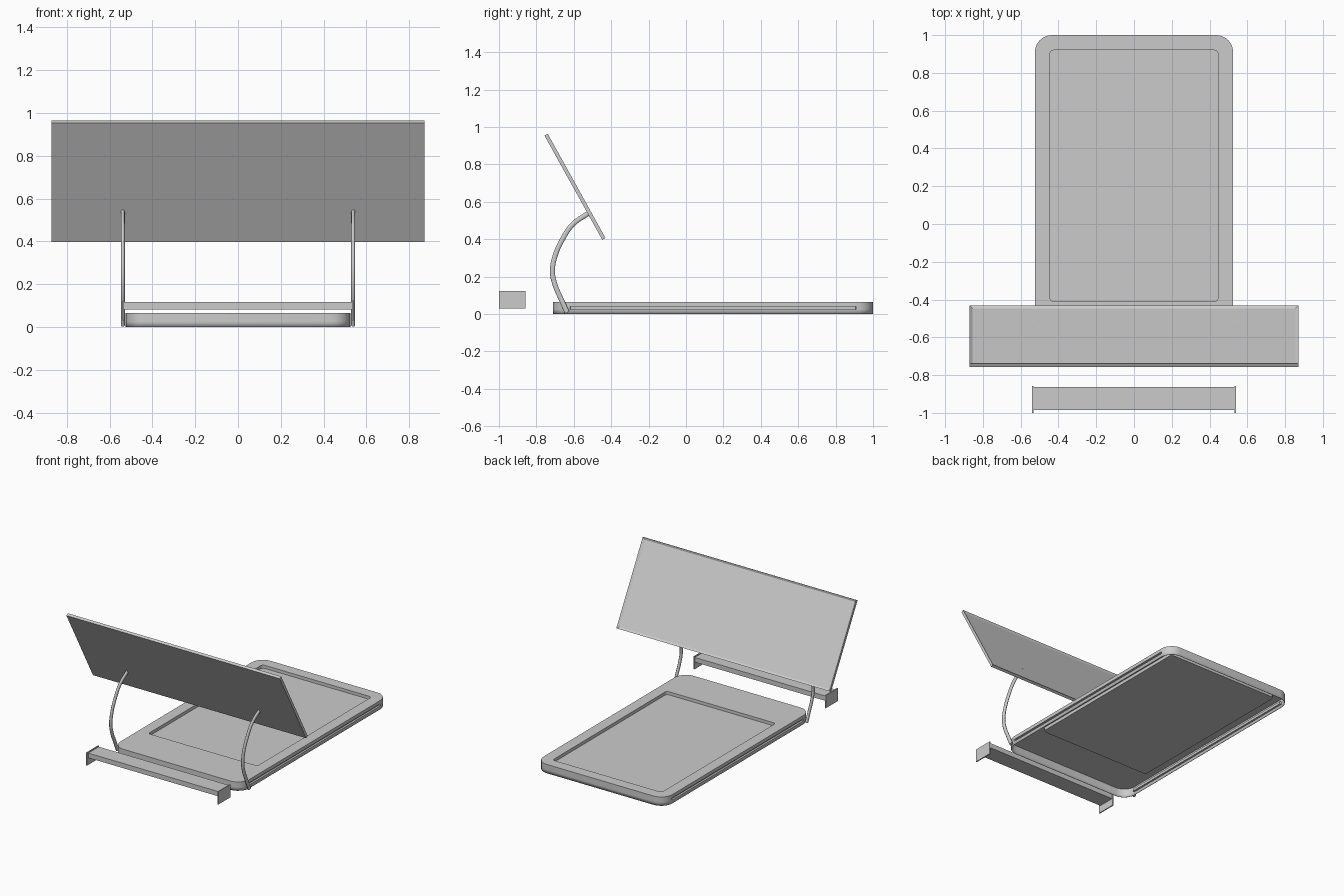
import bpy, bmesh, math
from mathutils import Matrix

if "Cube" in bpy.data.objects:
    bpy.data.objects.remove(bpy.data.objects["Cube"])


def finish(name, bm, smooth=False):
    bmesh.ops.remove_doubles(bm, verts=bm.verts, dist=1e-5)
    bmesh.ops.recalc_face_normals(bm, faces=bm.faces)
    mesh = bpy.data.meshes.new(name)
    bm.to_mesh(mesh)
    bm.free()
    ob = bpy.data.objects.new(name, mesh)
    bpy.context.collection.objects.link(ob)
    if smooth:
        bpy.ops.object.select_all(action='DESELECT')
        bpy.context.view_layer.objects.active = ob
        ob.select_set(True)
        bpy.ops.object.shade_smooth_by_angle(angle=math.radians(30))
    return ob


def box(name, x0, x1, y0, y1, z0, z1):
    bm = bmesh.new()
    m = Matrix.Translation(((x0 + x1) / 2, (y0 + y1) / 2, (z0 + z1) / 2))
    bmesh.ops.create_cube(bm, size=1, matrix=m @ Matrix.Diagonal((x1 - x0, y1 - y0, z1 - z0, 1)))
    return finish(name, bm)


def outline(hx, y0, y1, r, groove=0.0, seg=6):
    """Rounded rectangle; the long sides can be pushed in by the groove depth."""
    pts = []
    corners = [(1, y1, 0), (-1, y1, 90), (-1, y0, 180), (1, y0, 270)]
    for sx, y, start in corners:
        cx, cy = sx * (hx - r), y - r if y == y1 else y + r
        arc = []
        for i in range(seg + 1):
            a = math.radians(start + 90 * i / seg)
            arc.append((cx + r * math.cos(a), cy + r * math.sin(a)))
        side = (sx * (hx - groove), cy + (-0.003 if y == y1 else 0.003))
        pts += [side] + arc if start in (0, 180) else arc + [side]
    return pts


# Tray: open-bottomed shell with side grooves and a sunken top
bm = bmesh.new()
OUT, PAN = (0.525, -0.71, 1.0, 0.09), (0.445, -0.41, 0.92, 0.02)
levels = [(OUT, 0, 0), (OUT, 0, 0.025), (OUT, 0.014, 0.025), (OUT, 0.014, 0.04),
          (OUT, 0, 0.04), (OUT, 0, 0.065), (PAN, 0, 0.065), (PAN, 0, 0.042)]
rings = [[bm.verts.new((x, y, z)) for x, y in outline(*dims, g)] for dims, g, z in levels]
for a, b in zip(rings, rings[1:]):
    for i in range(len(a)):
        j = (i + 1) % len(a)
        bm.faces.new((a[i], a[j], b[j], b[i]))
bm.faces.new(rings[-1])
bmesh.ops.dissolve_degenerate(bm, dist=1e-6, edges=bm.edges)
tray = finish("tray", bm, smooth=True)
shell = tray.modifiers.new("shell", 'SOLIDIFY')
shell.thickness = 0.003
shell.offset = -1

# Tilted panel: thin board with a raised rim on its rear face
bm = bmesh.new()
bmesh.ops.create_cube(bm, size=1, matrix=Matrix.Diagonal((1.74, 0.637, 0.02, 1)))
bm.normal_update()
top = max(bm.faces, key=lambda f: f.normal.z)
bmesh.ops.inset_region(bm, faces=[top], thickness=0.021)
bmesh.ops.translate(bm, verts=top.verts, vec=(0, 0, -0.01))
panel = finish("tilted_panel", bm)
panel.location = (0, -0.5935, 0.68)
panel.rotation_euler = (math.radians(-61), 0, 0)

# Curved support legs, slightly flattened sideways
path = [(-0.636, 0.008), (-0.668, 0.08), (-0.700, 0.155), (-0.714, 0.225), (-0.700, 0.31),
        (-0.660, 0.40), (-0.605, 0.48), (-0.517, 0.541)]
for side, label in ((-1, "left"), (1, "right")):
    cu = bpy.data.curves.new(label + "_leg", 'CURVE')
    cu.dimensions = '3D'
    cu.bevel_depth = 0.014
    cu.bevel_resolution = 3
    cu.resolution_u = 4
    cu.use_fill_caps = True
    sp = cu.splines.new('BEZIER')
    sp.bezier_points.add(len(path) - 1)
    for p, (y, z) in zip(sp.bezier_points, path):
        p.co = (0, y, z)
        p.handle_left_type = p.handle_right_type = 'AUTO'
    leg = bpy.data.objects.new(label + "_leg", cu)
    leg.location.x = side * 0.538
    leg.scale.x = 0.68
    bpy.context.collection.objects.link(leg)

# Separate front ledge with square end plates
box("ledge_bar", -0.535, 0.535, -0.985, -0.862, 0.082, 0.117)
for side, label in ((-1, "left"), (1, "right")):
    xs = sorted((side * 0.532, side * 0.54))
    box(label + "_ledge_end", *xs, -1.0, -0.858, 0.03, 0.124)
